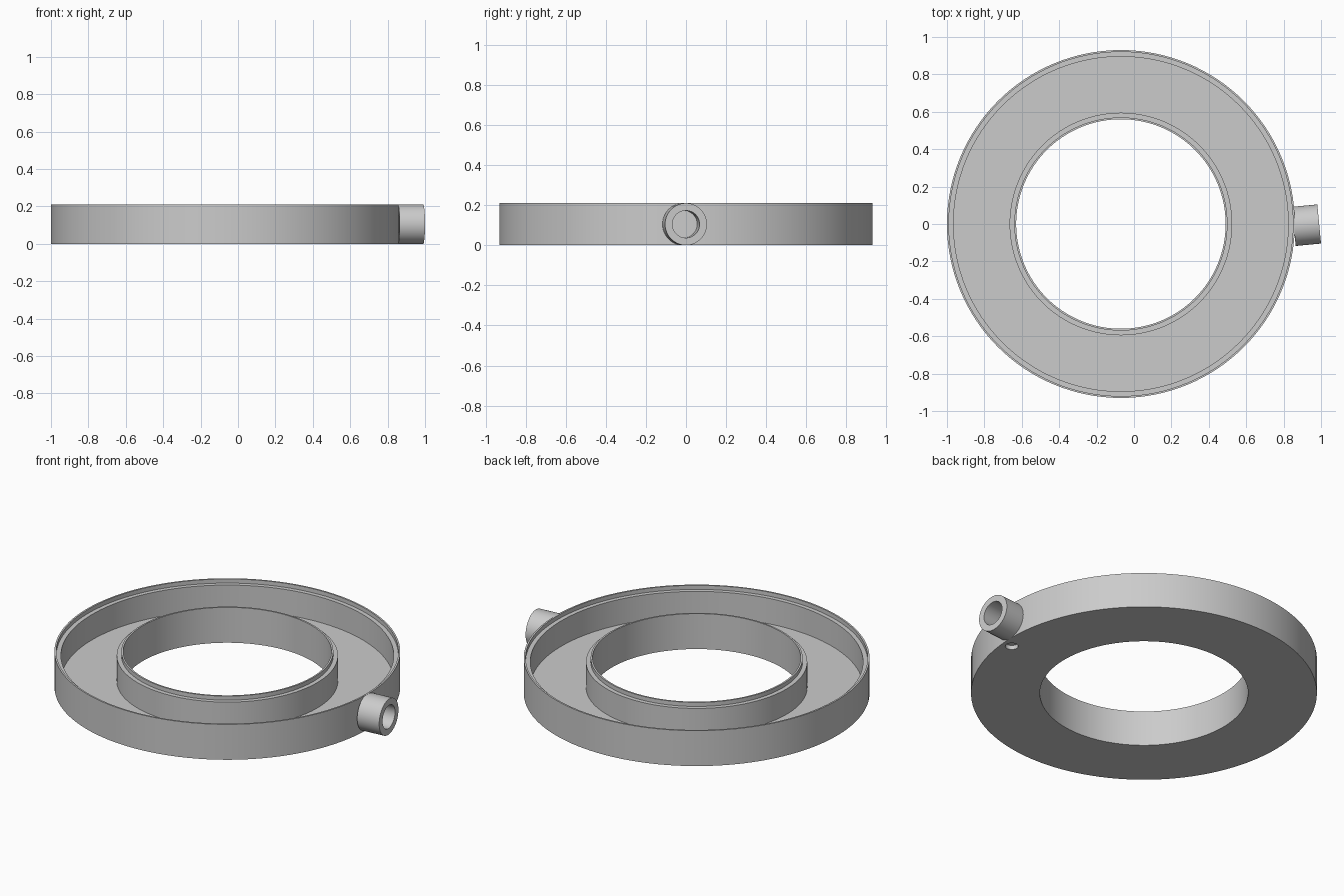
import bpy, bmesh, math
from mathutils import Matrix, Vector

cube = bpy.data.objects.get("Cube")
if cube:
    bpy.data.objects.remove(cube, do_unlink=True)

SIDES = 128
RING_X = -0.07
HEIGHT = 0.21

grey = bpy.data.materials.new("plain_grey")
grey.use_nodes = True
colour = (0.6, 0.6, 0.6, 1)
grey.diffuse_color = colour
grey.node_tree.nodes["Principled BSDF"].inputs["Base Color"].default_value = colour


def lathe(name, profile, sides, matrix):
    """Revolve a closed (radius, height) profile round the z axis."""
    bm = bmesh.new()
    verts = [bm.verts.new((r, 0, z)) for r, z in profile]
    edges = [bm.edges.new((a, b)) for a, b in zip(verts, verts[1:] + verts[:1])]
    bmesh.ops.spin(bm, geom=verts + edges, cent=(0, 0, 0), axis=(0, 0, 1),
                   angle=math.tau, steps=sides, use_merge=True)
    bmesh.ops.remove_doubles(bm, verts=bm.verts, dist=1e-5)
    bmesh.ops.transform(bm, matrix=matrix, verts=bm.verts)
    bmesh.ops.recalc_face_normals(bm, faces=bm.faces)
    mesh = bpy.data.meshes.new(name)
    bm.to_mesh(mesh)
    bm.free()
    mesh.materials.append(grey)
    obj = bpy.data.objects.new(name, mesh)
    bpy.context.collection.objects.link(obj)
    return obj


def activate(obj):
    bpy.ops.object.select_all(action='DESELECT')
    obj.select_set(True)
    bpy.context.view_layer.objects.active = obj


# Ring-shaped trough: two walls, each with a recessed ledge for a lid
ledge, floor = HEIGHT - 0.024, 0.035
trough_profile = [
    (0.56, 0), (0.93, 0), (0.93, HEIGHT), (0.92, HEIGHT), (0.92, ledge),
    (0.895, ledge), (0.895, floor), (0.595, floor), (0.595, ledge),
    (0.57, ledge), (0.57, HEIGHT), (0.56, HEIGHT)]
trough = lathe("ring_trough", trough_profile, SIDES, Matrix.Translation((RING_X, 0, 0)))

# Small blind hole in the underside, beside the pipe
bm = bmesh.new()
bmesh.ops.create_cone(bm, cap_ends=True, segments=32, radius1=0.035, radius2=0.035,
                      depth=0.05, matrix=Matrix.Translation((0.80, -0.07, 0)))
cutter_mesh = bpy.data.meshes.new("hole_cutter")
bm.to_mesh(cutter_mesh)
bm.free()
cutter_mesh.materials.append(grey)
cutter = bpy.data.objects.new("hole_cutter", cutter_mesh)
cutter.hide_render = True
bpy.context.collection.objects.link(cutter)
cut = trough.modifiers.new("underside_hole", 'BOOLEAN')
cut.operation = 'DIFFERENCE'
cut.solver = 'EXACT'
cut.object = cutter
activate(trough)
bpy.ops.object.modifier_apply(modifier=cut.name)
bpy.data.objects.remove(cutter, do_unlink=True)

# Side pipe stub, turned slightly about the vertical
direction = Vector((math.cos(math.radians(5.4)), math.sin(math.radians(5.4)), 0))
length, outer, bore = 0.136, 0.105, 0.068
start = Vector((0.99, 0, HEIGHT / 2)) - direction * length
pipe_matrix = Matrix.Translation(start) @ direction.to_track_quat('Z', 'Y').to_matrix().to_4x4()
pipe = lathe("side_pipe", [(bore, 0), (outer, 0), (outer, length), (bore, length)],
             64, pipe_matrix)

for part in (trough, pipe):
    activate(part)
    bpy.ops.object.shade_smooth_by_angle(angle=math.radians(30))
